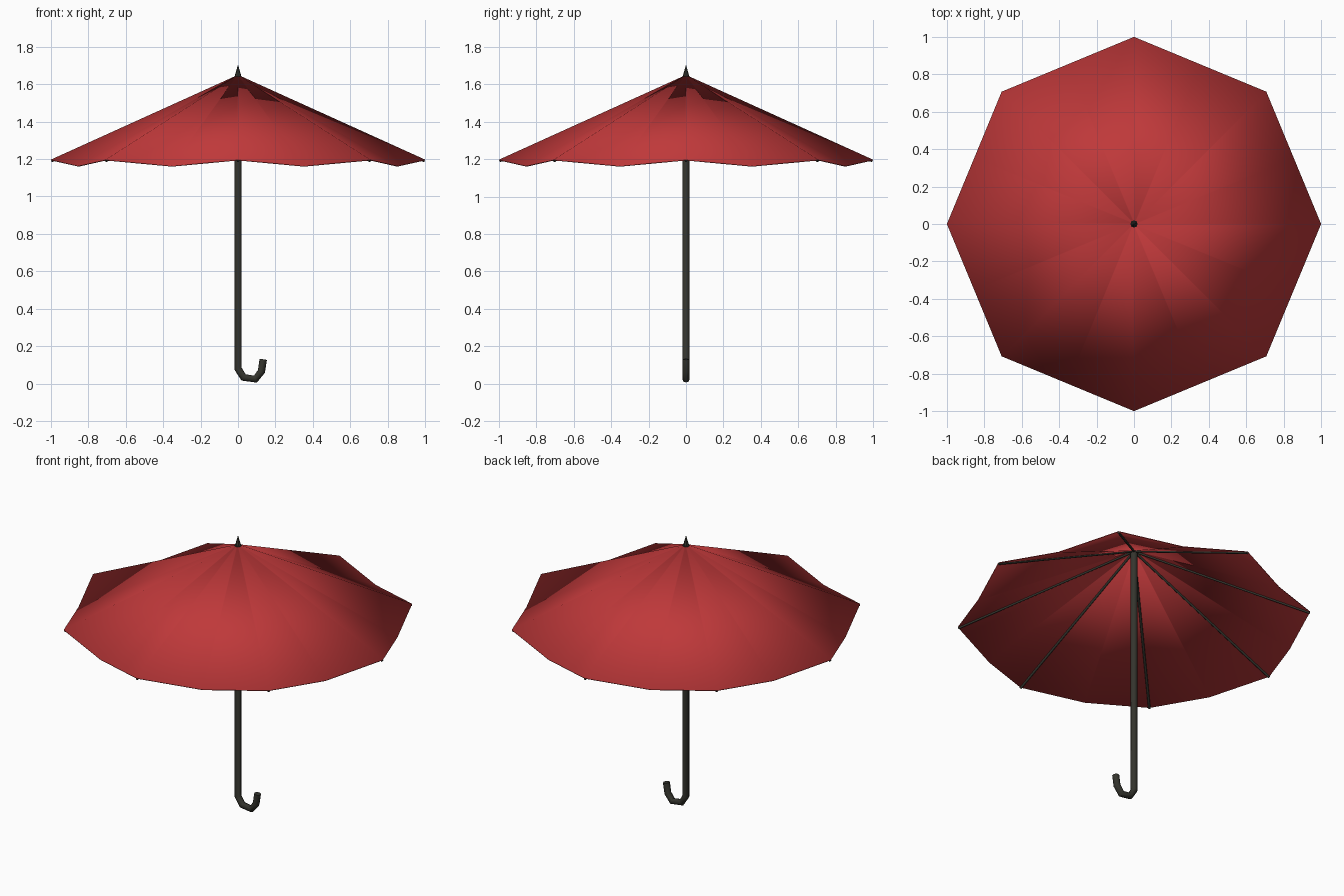
import bpy, bmesh, math
from mathutils import Vector

if "Cube" in bpy.data.objects:
    bpy.data.objects.remove(bpy.data.objects["Cube"])

APEX_Z, RIM_Z, SAG = 1.65, 1.197, 0.033


def material(name, rgb):
    m = bpy.data.materials.new(name)
    m.diffuse_color = (*rgb, 1)
    m.use_nodes = True
    m.node_tree.nodes["Principled BSDF"].inputs["Base Color"].default_value = m.diffuse_color
    return m


red = material("red fabric", (0.52, 0.04, 0.042))
black = material("dark metal", (0.035, 0.035, 0.027))


def add_mesh(name, bm, mat):
    me = bpy.data.meshes.new(name)
    bm.to_mesh(me)
    bm.free()
    ob = bpy.data.objects.new(name, me)
    bpy.context.collection.objects.link(ob)
    me.materials.append(mat)
    return ob


def tube(name, points, radius):
    cu = bpy.data.curves.new(name, 'CURVE')
    cu.dimensions = '3D'
    cu.bevel_depth = radius
    cu.bevel_resolution = 2
    cu.use_fill_caps = True
    sp = cu.splines.new('POLY')
    sp.points.add(len(points) - 1)
    for p, co in zip(sp.points, points):
        p.co = (*co, 1)
    ob = bpy.data.objects.new(name, cu)
    bpy.context.collection.objects.link(ob)
    cu.materials.append(black)
    bpy.ops.object.select_all(action='DESELECT')
    ob.select_set(True)
    bpy.context.view_layer.objects.active = ob
    bpy.ops.object.convert(target='MESH')
    bpy.ops.object.shade_smooth_by_angle(angle=math.radians(50))
    return bpy.context.object


def canopy_point(i, t):
    """Point on one of 16 radial lines; odd lines sag between the ribs."""
    a = i * math.tau / 16
    r = t * (math.cos(math.pi / 8) if i % 2 else 1)
    z = APEX_Z + (RIM_Z - APEX_Z - (SAG if i % 2 else 0)) * t
    return Vector((r * math.cos(a), r * math.sin(a), z))


# Canopy: eight creased panels around a small opening for the pole
bm = bmesh.new()
inner = [bm.verts.new(canopy_point(i, 0.012)) for i in range(16)]
outer = [bm.verts.new(canopy_point(i, 1.0)) for i in range(16)]
for i in range(16):
    j = (i + 1) % 16
    bm.faces.new((inner[i], outer[i], outer[j], inner[j])).smooth = True
canopy = add_mesh("canopy", bm, red)
mod = canopy.modifiers.new("thickness", 'SOLIDIFY')
mod.thickness = 0.005
mod.offset = -1

# Ribs under each panel seam
drop = Vector((0, 0, 0.009))
for k in range(8):
    tube(f"rib_{k + 1}", [canopy_point(2 * k, t) - drop for t in (0.01, 0.997)], 0.007)

# Pole with hooked handle
path = [(0, 1.645), (0, 0.08), (0.03, 0.033), (0.093, 0.024), (0.125, 0.065), (0.135, 0.13)]
tube("pole_and_handle", [(x, 0, z) for x, z in path], 0.02)

# Pointed tip
bm = bmesh.new()
bmesh.ops.create_cone(bm, cap_ends=True, segments=8, radius1=0.02, radius2=0, depth=0.07)
bmesh.ops.translate(bm, verts=bm.verts, vec=(0, 0, 1.67))
add_mesh("tip", bm, black)
